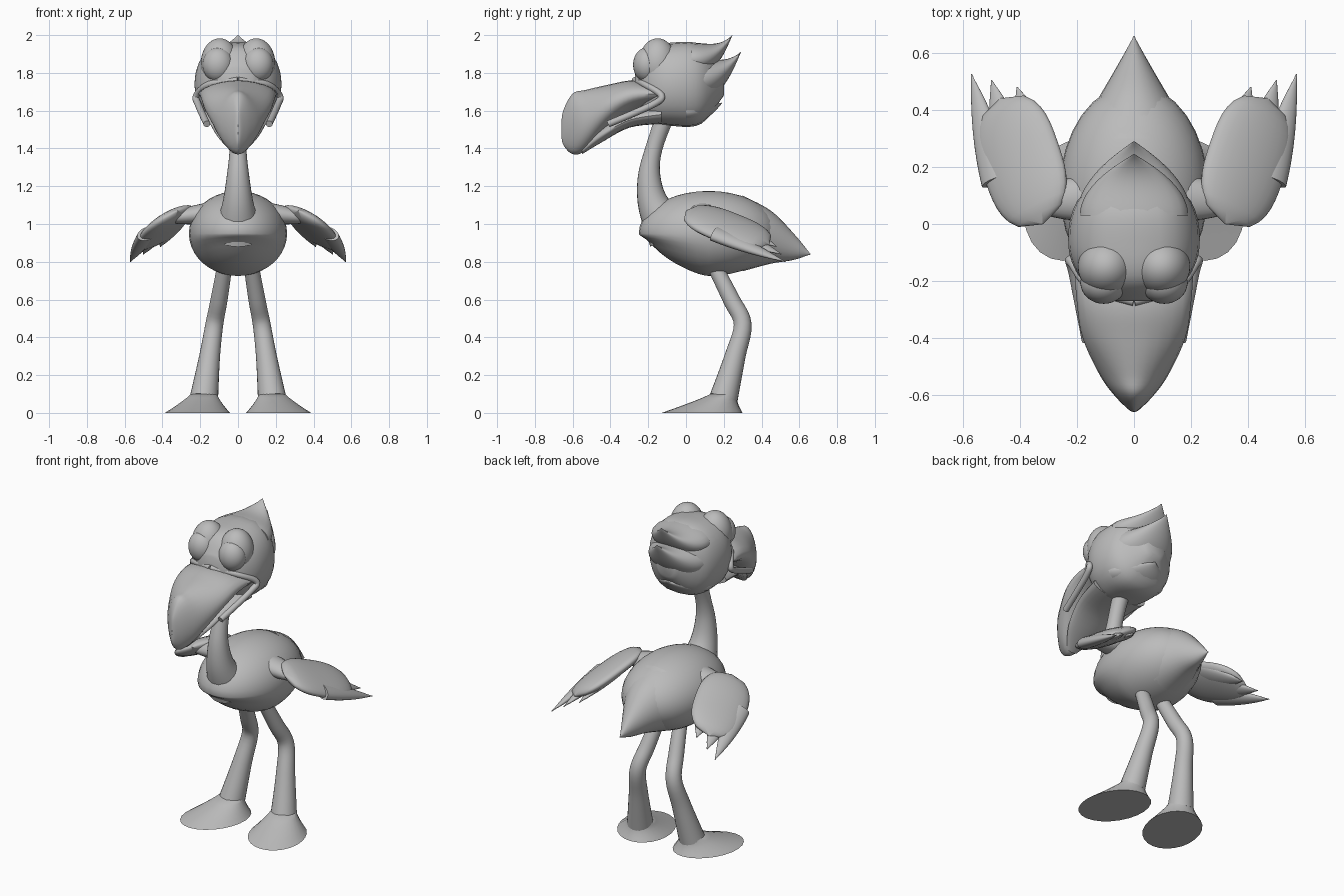
import bpy, bmesh, math
from mathutils import Vector

if "Cube" in bpy.data.objects:
    bpy.data.objects.remove(bpy.data.objects["Cube"])

GREY = (0.5, 0.5, 0.5, 1)
grey = bpy.data.materials.new("plain grey")
grey.use_nodes = True
grey.diffuse_color = GREY
grey.node_tree.nodes["Principled BSDF"].inputs["Base Color"].default_value = GREY

RIGHTWARD, BACKWARD, UPWARD = Vector((1, 0, 0)), Vector((0, 1, 0)), Vector((0, 0, 1))
SIDES, STEPS = 24, 5


def finish(name, bm):
    """Turn the bmesh into a smooth grey object."""
    bmesh.ops.recalc_face_normals(bm, faces=bm.faces)
    mesh = bpy.data.meshes.new(name)
    bm.to_mesh(mesh)
    bm.free()
    mesh.materials.append(grey)
    part = bpy.data.objects.new(name, mesh)
    bpy.context.collection.objects.link(part)
    bpy.ops.object.select_all(action='DESELECT')
    part.select_set(True)
    bpy.context.view_layer.objects.active = part
    bpy.ops.object.shade_smooth_by_angle(angle=math.radians(50))


def spline(keys):
    """Smooth curve through every key, blending all values together."""
    keys = [Vector(key) for key in keys]
    padded = [keys[0], *keys, keys[-1]]
    curve = []
    for before, start, end, after in zip(padded, padded[1:], padded[2:], padded[3:]):
        leave, arrive = (end - before) / 2, (after - start) / 2
        for step in range(STEPS):
            t = step / STEPS
            ease = t * t * (3 - 2 * t)
            curve.append(start.lerp(end, ease) + leave * t * (1 - t) ** 2
                         - arrive * t * t * (1 - t))
    return curve + [keys[-1]]


def loft(name, sections, across=RIGHTWARD, axis=None, power=1, mirror=1):
    """Skin sections of x, y, z, half width, half height."""
    bm, rings = bmesh.new(), []
    for i, (x, y, z, width, height) in enumerate(sections):
        previous = sections[max(i - 1, 0)]
        following = sections[min(i + 1, len(sections) - 1)]
        along = axis or (Vector(following[:3]) - Vector(previous[:3])).normalized()
        u = (across - along * across.dot(along)).normalized()
        v = along.cross(u)
        ring = []
        for side in range(SIDES):
            angle = math.tau * side / SIDES
            c, s = math.cos(angle), math.sin(angle)
            swell = math.copysign(abs(c) ** power, c)
            point = Vector((x, y, z)) + u * swell * max(width, .002) + v * s * max(height, .002)
            point.x *= mirror
            ring.append(bm.verts.new(point))
        rings.append(ring)
    for near, far in zip(rings, rings[1:]):
        for side in range(SIDES):
            after = (side + 1) % SIDES
            bm.faces.new((near[side], near[after], far[after], far[side]))
    bm.faces.new(rings[0])
    bm.faces.new(rings[-1])
    finish(name, bm)


def upright(name, rows, power=1):
    """Centred part with upright sections of y, z, half width, half height."""
    loft(name, spline([(0, *row) for row in rows]), axis=BACKWARD, power=power)


def tube(name, rows, mirror=1):
    """Round limb through points of x, y, z, radius."""
    loft(name, spline([(*row, row[-1]) for row in rows]), mirror=mirror)


def pointed(t):
    return 1 - t * t


def rounded(t):
    return math.sqrt(max(0, 1 - abs(2 * t - 1) ** 3))


def blade(name, root, tip, width, height, across=RIGHTWARD, axis=None,
          profile=pointed, curl=1, mirror=1):
    """Tuft or feather from root to tip, sized by a profile rule."""
    sections, count = [], 3 * STEPS
    for step in range(count + 1):
        t = step / count
        x, y, z = Vector(root).lerp(Vector(tip), t)
        z = root[2] + (tip[2] - root[2]) * t ** curl
        sections.append((x, y, z, width * profile(t), height * profile(t)))
    loft(name, sections, across, axis, mirror=mirror)


def ball(name, centre, radii, chest_lift=0):
    """Ellipsoid whose lower front may be lifted."""
    bm = bmesh.new()
    bmesh.ops.create_uvsphere(bm, u_segments=32, v_segments=20, radius=1)
    for vert in bm.verts:
        low = max(0, -vert.co.z)
        vert.co = Vector(p * r + c for p, r, c in zip(vert.co, radii, centre))
        vert.co.z += chest_lift * min(1, 2 * low) * max(0, .1 - vert.co.y)
    finish(name, bm)


# Body and pointed tail
ball("body", (0, .12, .95), (.26, .37, .225), chest_lift=.25)
upright("tail", [(.3, .95, .21, .2), (.45, .93, .12, .14), (.57, .88, .05, .07), (.66, .84, 0, 0)])

# Neck flaring into the chest
tube("neck", [(0, -.08, .95, .13), (0, -.17, 1.1, .085), (0, -.195, 1.25, .06),
              (0, -.17, 1.4, .045), (0, -.1, 1.6, .05)])

# Head with three swept tufts
upright("head", [(-.27, 1.75, .08, .08), (-.2, 1.74, .18, .19), (-.08, 1.74, .23, .22),
                 (.08, 1.74, .2, .21), (.2, 1.75, .06, .07)], power=.7)
for level, root, tip, width, height in (
        ("upper", (0, .03, 1.87), (0, .245, 2), .19, .09),
        ("middle", (0, .03, 1.76), (0, .29, 1.91), .2, .12),
        ("lower", (0, 0, 1.6), (0, .19, 1.64), .19, .07)):
    blade(level + "_tuft", root, tip, width, height, axis=BACKWARD, curl=3)

# Hooked upper beak over a smaller jaw
upright("upper_beak", [(-.14, 1.69, .21, .05), (-.28, 1.68, .2, .08), (-.4, 1.63, .18, .11),
                       (-.53, 1.55, .12, .16), (-.6, 1.53, .07, .16), (-.65, 1.51, .02, .09),
                       (-.66, 1.5, 0, .02)], power=1.1)
upright("lower_beak", [(-.13, 1.58, .19, .05), (-.3, 1.55, .16, .04),
                       (-.45, 1.47, .11, .04), (-.55, 1.39, .04, .02)])

FAN = Vector((.86, -.15, -.45))
TOES_ACROSS = Vector((.94, .35, 0))
for side, mirror in (("left", 1), ("right", -1)):
    # Eye in its raised socket
    ball(side + "_eye", (.106 * mirror, -.206, 1.843), (.082, .074, .092))
    ball(side + "_eye_socket", (.097 * mirror, -.15, 1.85), (.1, .1, .133))

    # Rim curling from the mouth up around the cheek to the brow
    rim = [(.165, -.41, 1.53), (.21, -.18, 1.63), (.22, -.13, 1.68),
           (.15, -.22, 1.74), (0, -.27, 1.76)]
    tube(side + "_mouth_rim", [(*point, .018) for point in rim], mirror)

    # Wing with a shoulder, a broad vane and three feather tips
    blade(side + "_shoulder", (.14, .09, 1.06), (.44, .08, 1.02), .08, .055,
          across=BACKWARD, mirror=mirror)
    blade(side + "_wing", (.32, 0, 1.07), (.47, .44, .89), .155, .045,
          across=FAN, profile=rounded, mirror=mirror)
    for place, root, tip, width in (
            ("outer", (.48, .15, .95), (.57, .525, .8), .06),
            ("middle", (.42, .2, .97), (.5, .505, .84), .07),
            ("inner", (.33, .2, 1.02), (.41, .48, .88), .085)):
        blade(f"{side}_{place}_feather", root, tip, width, .035, across=FAN, mirror=mirror)

    # Bent leg widening towards the ankle
    tube(side + "_leg", [(.07, .15, .78, .04), (.1, .24, .6, .045), (.125, .3, .47, .047),
                         (.15, .26, .3, .055), (.18, .2, .08, .075)], mirror)

    # Flat-soled foot turned outwards, rising to the ankle
    sole, ankle, foot = Vector((.215, .085, 0)), Vector((.18, .2, .1)), []
    for step in range(STEPS + 1):
        t = step / STEPS
        spread = (1 - t) ** 1.2
        foot.append((*sole.lerp(ankle, t), .07 + .095 * spread, .07 + .15 * spread))
    loft(side + "_foot", foot, TOES_ACROSS, UPWARD, mirror=mirror)
